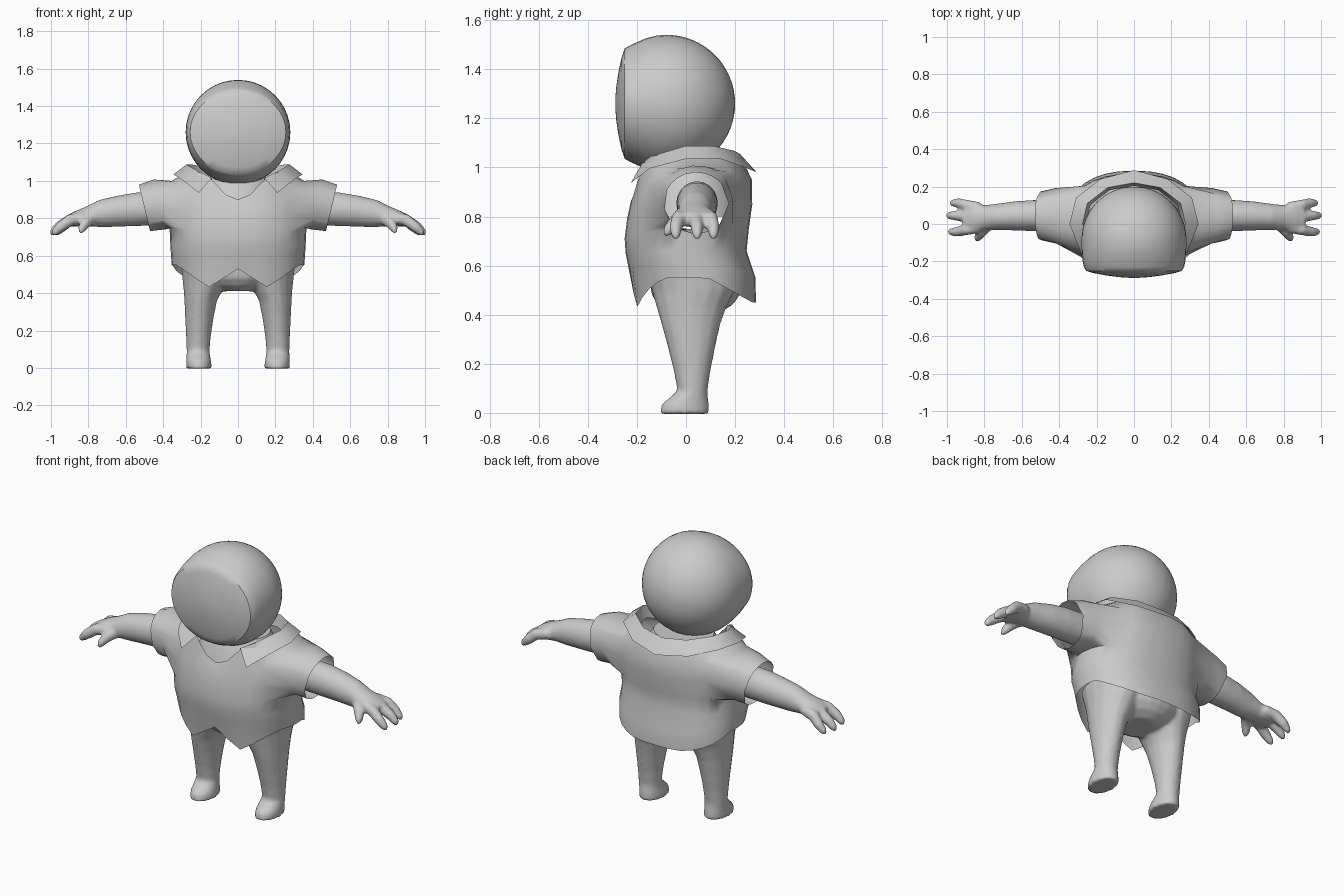
import bpy, bmesh
from math import sin, cos, pi, atan2, radians
from mathutils import Vector as V

cube = bpy.data.objects.get("Cube")
if cube:
    bpy.data.objects.remove(cube)

grey = bpy.data.materials.new("plain grey")
grey.use_nodes = True
grey.diffuse_color = (0.6, 0.6, 0.6, 1)
grey.node_tree.nodes["Principled BSDF"].inputs["Base Color"].default_value = (0.6, 0.6, 0.6, 1)

X, Y, Z = V((1, 0, 0)), V((0, 1, 0)), V((0, 0, 1))


def loft(bm, rings, segs=20):
    """Closed skin through elliptical rings given as (centre, u, v)."""
    rows = []
    for c, u, v in rings:
        rows.append([bm.verts.new(c + u * cos(2 * pi * i / segs) + v * sin(2 * pi * i / segs))
                     for i in range(segs)])
    for a, b in zip(rows, rows[1:]):
        for i in range(segs):
            j = (i + 1) % segs
            bm.faces.new((a[i], a[j], b[j], b[i]))
    bm.faces.new(rows[0])
    bm.faces.new(rows[-1])


def limb(bm, path, segs=12):
    """Loft along a path of (point, half width, half height)."""
    pts = [V(p[0]) for p in path]
    rings = []
    for i, (p, w, h) in enumerate(path):
        t = (pts[min(i + 1, len(pts) - 1)] - pts[max(i - 1, 0)]).normalized()
        side = Z.cross(t).normalized()
        rings.append((pts[i], side * w, t.cross(side) * h))
    loft(bm, rings, segs)


def finish(name, bm, mirror=False, voxel=0, angle=40):
    bmesh.ops.recalc_face_normals(bm, faces=bm.faces)
    me = bpy.data.meshes.new(name)
    bm.to_mesh(me)
    bm.free()
    me.materials.append(grey)
    ob = bpy.data.objects.new(name, me)
    bpy.context.collection.objects.link(ob)
    bpy.ops.object.select_all(action='DESELECT')
    ob.select_set(True)
    bpy.context.view_layer.objects.active = ob
    bpy.ops.object.shade_smooth_by_angle(angle=radians(angle))
    if voxel:
        m = ob.modifiers.new("Blend", 'REMESH')
        m.mode, m.voxel_size, m.use_smooth_shade = 'VOXEL', voxel, True
        m = ob.modifiers.new("Soften", 'SMOOTH')
        m.factor, m.iterations = 0.5, 4
    if mirror:
        ob.modifiers.new("Mirror", 'MIRROR').use_mirror_merge = True
    return ob


# Head: ball with a wide, flattened face
bm = bmesh.new()
rings = []
for i in range(1, 17):
    a = i / 16 * pi / 2
    rings.append((-0.08 + 0.28 * cos(a), 0.28 * sin(a), 0.28 * sin(a)))
rings += [(-0.12, .28, .277), (-0.16, .278, .267), (-0.2, .274, .25), (-0.23, .268, .236),
          (-0.25, .256, .224), (-0.262, .22, .19), (-0.275, .15, .13), (-0.284, .08, .07),
          (-0.288, .02, .02)]
loft(bm, [(V((0, y, 1.26)), X * rx, Z * rz) for y, rx, rz in rings], 40)
finish("head", bm)

# Neck inside the collar
bm = bmesh.new()
loft(bm, [(V((0, 0.02, z)), X * r, Y * r * 0.85) for z, r in ((.8, .26), (.92, .23), (1.02, .17))])
finish("neck", bm)

# Shirt: rows of (side z, front z, back z, half width, front y, back y, front power)
SEGS = 32
ROWS = [(.55, .5, .45, .355, -.215, .285, 2), (.6, .6, .55, .358, -.236, .283, 2),
        (.66, .65, .66, .362, -.246, .247, 2), (.75, .71, .75, .366, -.25, .256, 2),
        (.88, .79, .85, .365, -.24, .27, 2), (1.0, .86, .95, .355, -.225, .268, 2),
        (1.05, .9, 1.02, .27, -.2, .235, 10)]


def hem_height(x, y):
    x = abs(x)
    if y < 0.04:
        return 0.53 - 0.1 * x / 0.157 if x < 0.157 else 0.43 + 0.12 * min(1, (x - 0.157) / 0.17)
    return 0.55 - 0.1 * min(1, max(0, (y - 0.09) / 0.18))


def squarish(v):
    return abs(v) ** 0.87 * (1 if v > 0 else -1)


bm = bmesh.new()
grid = []
for r, (zs, zf, zb, rx, yf, yb, p) in enumerate(ROWS):
    row = []
    for i in range(SEGS):
        a = 2 * pi * i / SEGS
        c, s = cos(a), sin(a)
        x, y = rx * squarish(c), (yf + yb) / 2 + (yb - yf) / 2 * squarish(s)
        z = zs + ((zf if s < 0 else zb) - zs) * abs(s) ** p
        row.append(bm.verts.new((x, y, hem_height(x, y) if r == 0 else z)))
    grid.append(row)
for r in range(len(ROWS) - 1):
    for i in range(SEGS):
        if r in (3, 4) and abs(cos(2 * pi * (i + 0.5) / SEGS)) > 0.71:
            continue  # arm hole
        j = (i + 1) % SEGS
        bm.faces.new((grid[r][i], grid[r][j], grid[r + 1][j], grid[r + 1][i]))

# Sleeves pulled out of the arm holes
hole = {v for row in grid[3:6] for v in row}
loose = [v for v in bm.verts if not v.link_faces]
hole -= set(loose)
edges = [e for e in bm.edges if e.is_boundary and all(v in hole for v in e.verts)]
for x0, ry, rz, zc in ((.42, .15, .135, .873), (.5, .132, .125, .855)):
    out = bmesh.ops.extrude_edge_only(bm, edges=edges)["geom"]
    edges = [g for g in out if isinstance(g, bmesh.types.BMEdge)]
    for v in (g for g in out if isinstance(g, bmesh.types.BMVert)):
        t = atan2((v.co.z - 0.87) / 0.13, (v.co.y - 0.035) / 0.16)
        side = 1 if v.co.x > 0 else -1
        v.co = (side * (x0 + 0.03 * sin(t)), 0.042 + ry * cos(t), zc + rz * sin(t))
bmesh.ops.delete(bm, geom=loose, context='VERTS')
finish("shirt", bm, angle=60)

# Collar: folded band with pointed front tips
top = [(.14, -.18, 1.015), (.22, -.11, 1.055), (.275, 0, 1.088), (.25, .11, 1.088), (.14, .195, 1.068), (0, .22, 1.055)]
low = [(.21, -.225, .936), (.285, -.15, .995), (.345, 0, 1.035), (.31, .14, 1.035), (.18, .24, 1.0), (0, .288, .98)]
bm = bmesh.new()
a, b = [[bm.verts.new(p) for p in line] for line in (top, low)]
inner = [bm.verts.new((p[0] * 0.93, p[1] * 0.93, p[2] - 0.07)) for p in top]
for p, q in ((a, b), (inner, a)):
    for i in range(len(top) - 1):
        bm.faces.new((p[i], q[i], q[i + 1], p[i + 1]))
finish("collar", bm, mirror=True)

# Arms with three fingers and a thumb
bm = bmesh.new()
limb(bm, [((.4, .045, .855), .085, .09), ((.54, .045, .848), .083, .09), ((.64, .043, .838), .078, .083),
          ((.73, .038, .825), .07, .074), ((.8, .033, .81), .068, .055), ((.86, .033, .798), .085, .042),
          ((.91, .035, .785), .08, .03)], 20)
for y0, y1, reach in ((.09, .112, .975), (.035, .045, .995), (-.02, -.042, .985)):
    limb(bm, [((.83, y0, .805), .028, .03), ((.9, (y0 + y1) / 2, .79), .03, .032),
              ((reach - .035, y1, .753), .026, .028), ((reach - .005, y1, .725), .019, .02),
              ((reach + .005, y1, .71), .009, .009)])
limb(bm, [((.78, -.005, .8), .03, .035), ((.815, -.045, .775), .028, .03),
          ((.835, -.072, .745), .022, .023), ((.842, -.085, .722), .01, .01)])
finish("arm", bm, mirror=True, voxel=0.009)

# Legs and hips blended into one pair of trousers
bm = bmesh.new()
for s in (1, -1):
    rings = [(.6, .05, .31, -.17, .22), (.5, .04, .3, -.14, .2), (.43, .075, .292, -.12, .165),
             (.36, .112, .287, -.1, .14), (.27, .13, .283, -.075, .12), (.17, .145, .278, -.05, .1),
             (.09, .152, .275, -.035, .088), (.06, .148, .276, -.07, .09), (.035, .143, .277, -.1, .094),
             (0, .141, .277, -.106, .094), (-.004, .141, .277, -.106, .094)]
    loft(bm, [(V((s * (x0 + x1) / 2, (y0 + y1) / 2, z)), X * (x1 - x0) / 2, Y * (y1 - y0) / 2)
              for z, x0, x1, y0, y1 in rings], 16)
loft(bm, [(V((0, .04, z)), X * rx, Y * ry) for z, rx, ry in
          ((.41, .1, .1), (.44, .17, .15), (.48, .23, .18), (.62, .29, .2))], 24)
finish("trousers", bm, voxel=0.011)
